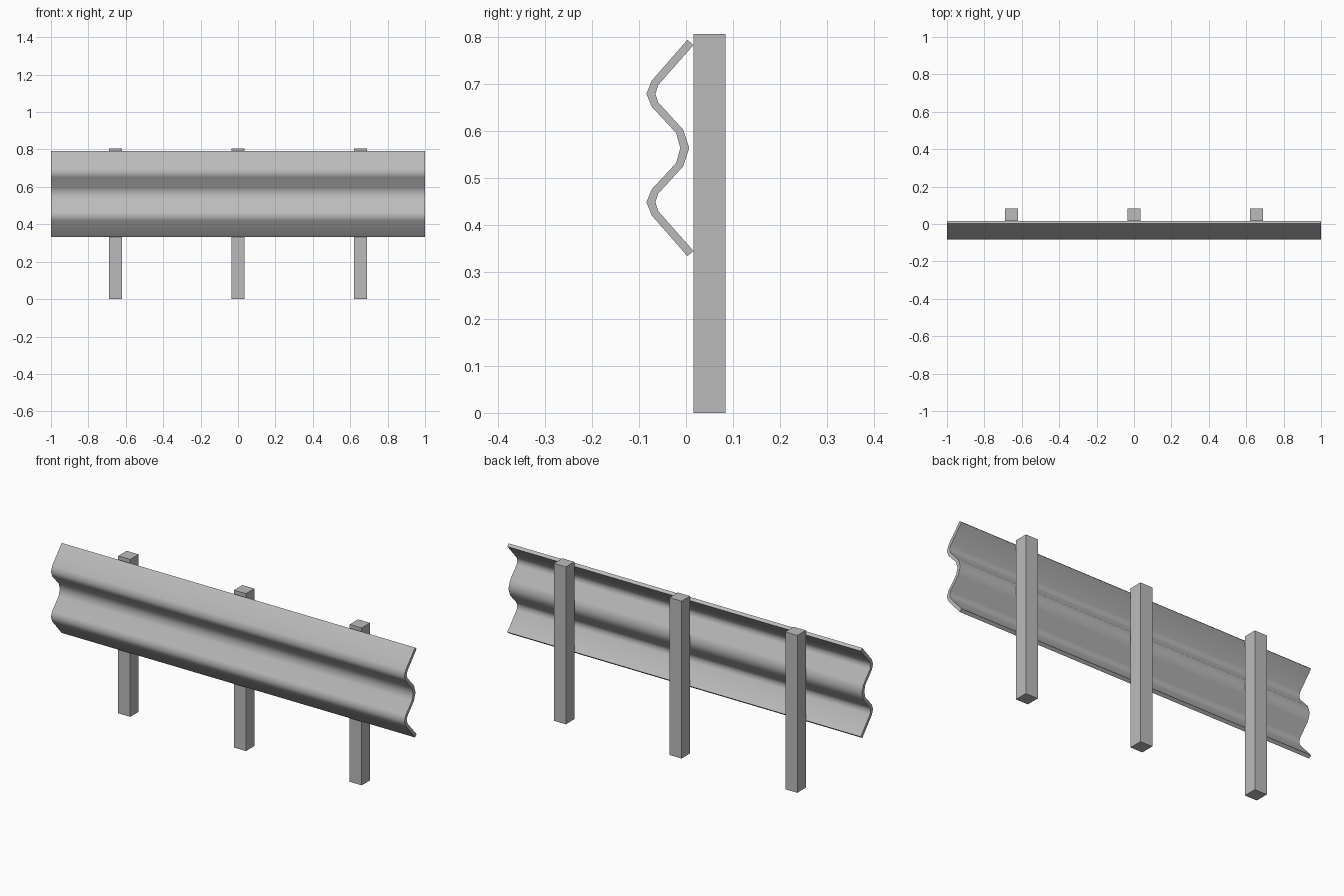
import bpy
import bmesh
import math

cube = bpy.data.objects.get("Cube")
if cube:
    bpy.data.objects.remove(cube)

# Galvanised steel, shared by all parts
steel = bpy.data.materials.new("galvanised_grey")
steel.use_nodes = True
GREY = (0.5, 0.5, 0.5, 1)
steel.diffuse_color = GREY
steel.node_tree.nodes["Principled BSDF"].inputs["Base Color"].default_value = GREY


def add_object(name, bm):
    bmesh.ops.recalc_face_normals(bm, faces=bm.faces)
    mesh = bpy.data.meshes.new(name)
    bm.to_mesh(mesh)
    bm.free()
    mesh.materials.append(steel)
    obj = bpy.data.objects.new(name, mesh)
    bpy.context.collection.objects.link(obj)
    return obj


# Upper half of the W-shaped rail section (y, z), mirrored about its middle
MID = 0.563
front_half = [(0.003, 0.793), (-0.073, 0.706), (-0.084, 0.678),
              (-0.073, 0.651), (-0.021, 0.595), (-0.012, MID)]
back_half = [(0.016, 0.782), (-0.059, 0.697), (-0.065, 0.678),
             (-0.059, 0.660), (-0.006, 0.602), (0.007, MID)]


def mirrored(half):
    return half + [(y, 2 * MID - z) for y, z in reversed(half[:-1])]


def build_rail():
    bm = bmesh.new()
    front, back = mirrored(front_half), mirrored(back_half)
    # One quad strip through the sheet thickness, extruded along the rail
    rows = [[bm.verts.new((-1, y, z)) for y, z in side] for side in (front, back)]
    strip = [bm.faces.new((rows[0][i], rows[0][i + 1], rows[1][i + 1], rows[1][i]))
             for i in range(len(front) - 1)]
    end = bmesh.ops.extrude_face_region(bm, geom=strip, use_keep_orig=True)
    moved = [v for v in end["geom"] if isinstance(v, bmesh.types.BMVert)]
    bmesh.ops.translate(bm, verts=moved, vec=(2, 0, 0))
    rail = add_object("guard_rail", bm)
    bpy.ops.object.select_all(action="DESELECT")
    rail.select_set(True)
    bpy.context.view_layer.objects.active = rail
    bpy.ops.object.shade_smooth_by_angle(angle=math.radians(50))


def build_post(name, x):
    bm = bmesh.new()
    bmesh.ops.create_cube(bm, size=1)
    bmesh.ops.scale(bm, vec=(0.068, 0.068, 0.805), verts=bm.verts)
    bmesh.ops.translate(bm, vec=(x, 0.05, 0.4025), verts=bm.verts)
    add_object(name, bm)


build_rail()
for name, x in (("right_post", -0.655), ("middle_post", 0), ("left_post", 0.655)):
    build_post(name, x)
